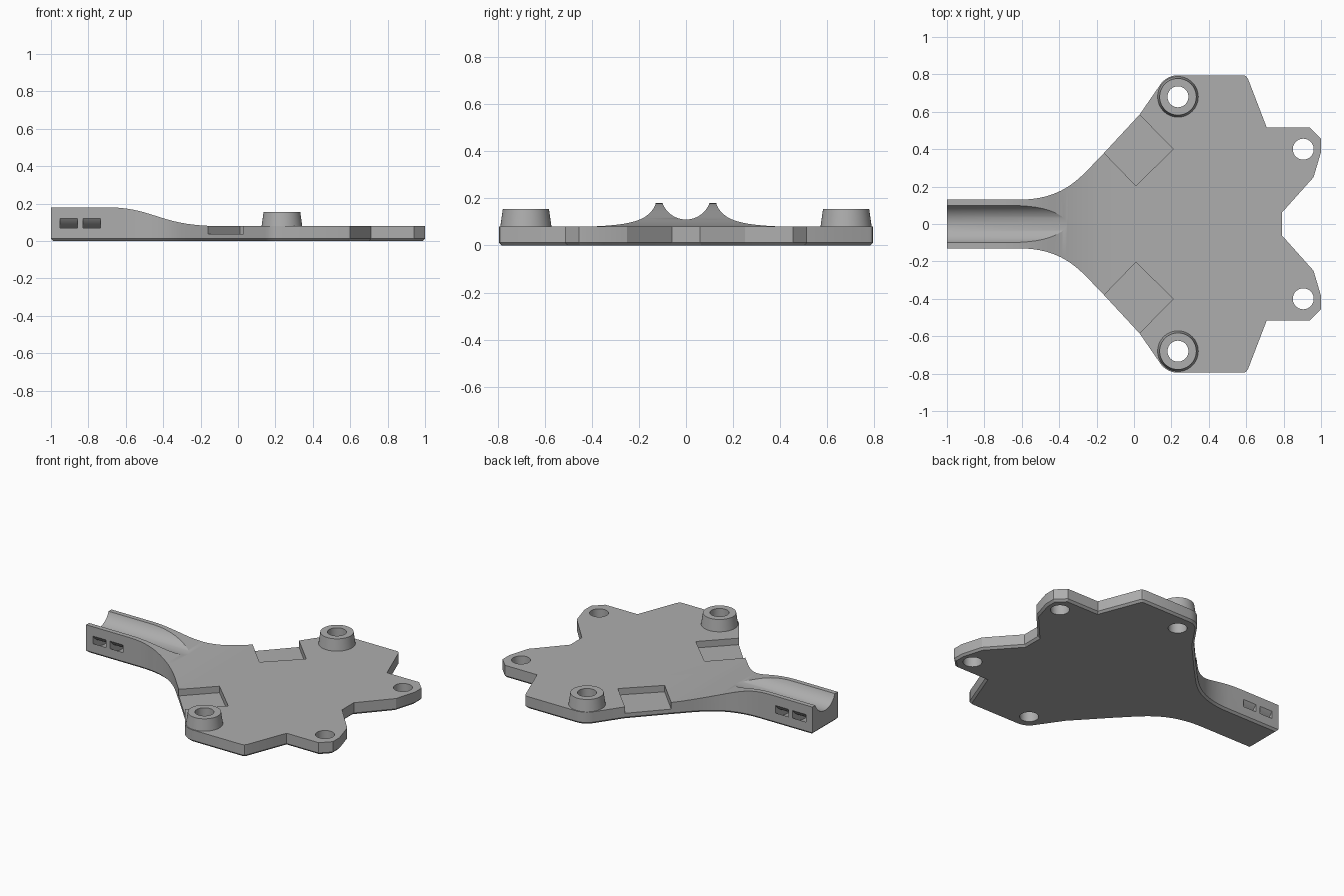
import bpy, bmesh, math
from mathutils import Vector
from mathutils.geometry import interpolate_bezier

if "Cube" in bpy.data.objects:
    bpy.data.objects.remove(bpy.data.objects["Cube"], do_unlink=True)

grey = bpy.data.materials.new("plain grey")
grey.use_nodes = True
colour = (0.42, 0.42, 0.42, 1)
grey.diffuse_color = colour
grey.node_tree.nodes["Principled BSDF"].inputs["Base Color"].default_value = colour


def finish(name, bm):
    bmesh.ops.recalc_face_normals(bm, faces=bm.faces)
    mesh = bpy.data.meshes.new(name)
    bm.to_mesh(mesh)
    bm.free()
    mesh.materials.append(grey)
    obj = bpy.data.objects.new(name, mesh)
    bpy.context.collection.objects.link(obj)
    return obj


def prism(name, points, offset, chamfer=0):
    """Extrude a closed loop of 3D points, optionally chamfering the first face."""
    bm = bmesh.new()
    base = bm.faces.new([bm.verts.new(p) for p in points])
    rim = list(base.edges)
    top = bmesh.ops.extrude_face_region(bm, geom=[base], use_keep_orig=True)
    moved = [v for v in top["geom"] if isinstance(v, bmesh.types.BMVert)]
    bmesh.ops.translate(bm, verts=moved, vec=offset)
    bmesh.ops.recalc_face_normals(bm, faces=bm.faces)
    if chamfer:
        bmesh.ops.bevel(bm, geom=rim, offset=chamfer, segments=1, affect='EDGES')
    return finish(name, bm)


def cone(name, x, y, z0, z1, r0, r1):
    bm = bmesh.new()
    bmesh.ops.create_cone(bm, cap_ends=True, segments=64, radius1=r0, radius2=r1, depth=z1 - z0)
    bmesh.ops.translate(bm, verts=bm.verts, vec=(x, y, (z0 + z1) / 2))
    return finish(name, bm)


def combine(target, tool, operation):
    mod = target.modifiers.new("combine", 'BOOLEAN')
    mod.operation, mod.object, mod.solver = operation, tool, 'EXACT'
    bpy.context.view_layer.objects.active = target
    bpy.ops.object.modifier_apply(modifier=mod.name)
    bpy.data.objects.remove(tool, do_unlink=True)


def bezier(*points, count=24):
    return [tuple(p) for p in interpolate_bezier(*[Vector(p) for p in points], count)]


def arc(cx, cy, r, a0, a1, count):
    angles = [math.radians(a0 + (a1 - a0) * i / (count - 1)) for i in range(count)]
    return [(cx + r * math.cos(a), cy + r * math.sin(a)) for a in angles]


# Plan outline: arm, flared shoulder, rounded boss corner, ear, rear notch
BOSS, EAR, HOLE = (0.235, 0.68), (0.905, 0.4), 0.056
half = [(-1, 0.13)]
half += [p[:2] for p in bezier((-.62, .13, 0), (-.36, .13, 0), (-.28, .26, 0), (-.16, .38, 0))]
half += [(0.03, 0.585)]
half += arc(*BOSS, 0.115, 142, 90, 10)
half += [(0.585, 0.795), (0.6, 0.79), (0.61, 0.775), (0.71, 0.515), (0.94, 0.515),
         (1, 0.455), (1, 0.385), (0.96, 0.25), (0.79, 0.06)]
outline = half + [(x, -y) for x, y in reversed(half)]
body = prism("bracket_body", [(x, y, 0) for x, y in outline], (0, 0, 0.3), 0.013)

# Side profile: tall arm sweeping down to the thin plate
side = [(-1.2, -1, -0.1), (-1.2, -1, 0.18)]
side += bezier((-.7, -1, .18), (-.45, -1, .18), (-.42, -1, .08), (-.1, -1, .08))
side += [(1.2, -1, 0.08), (1.2, -1, -0.1)]
combine(body, prism("side_profile", side, (0, 2, 0)), 'INTERSECT')

# Round cradle along the arm
AXIS_Z = 0.216
ring = arc(0, AXIS_Z, 0.106, 0, 354.375, 64)
combine(body, prism("cradle_cutter", [(-1.2, y, z) for y, z in ring], (1.4, 0, 0)), 'DIFFERENCE')

# Two curved strap channels passing beneath the cradle
channel = arc(0, AXIS_Z, 0.195, 190, 350, 40) + arc(0, AXIS_Z, 0.162, 350, 190, 40)
for x in (-0.952, -0.828):
    combine(body, prism("strap_cutter", [(x, y, z) for y, z in channel], (0.094, 0, 0)), 'DIFFERENCE')

for s in (1, -1):
    # Diagonal pocket open to the shoulder edge
    pocket = [(0.01, 0.205), (0.21, 0.4), (-0.06, 0.675), (-0.26, 0.483)]
    combine(body, prism("pocket_cutter", [(x, s * y, 0.038) for x, y in pocket], (0, 0, 0.2)), 'DIFFERENCE')
    # Tapered boss, then its bore and the ear hole
    x, y = BOSS
    combine(body, cone("boss", x, s * y, 0.05, 0.155, 0.113, 0.098), 'UNION')
    for x, y in (BOSS, EAR):
        combine(body, cone("hole_cutter", x, s * y, -0.2, 0.4, HOLE, HOLE), 'DIFFERENCE')

bpy.ops.object.select_all(action='DESELECT')
body.select_set(True)
bpy.context.view_layer.objects.active = body
bpy.ops.object.shade_smooth_by_angle(angle=math.radians(25))
